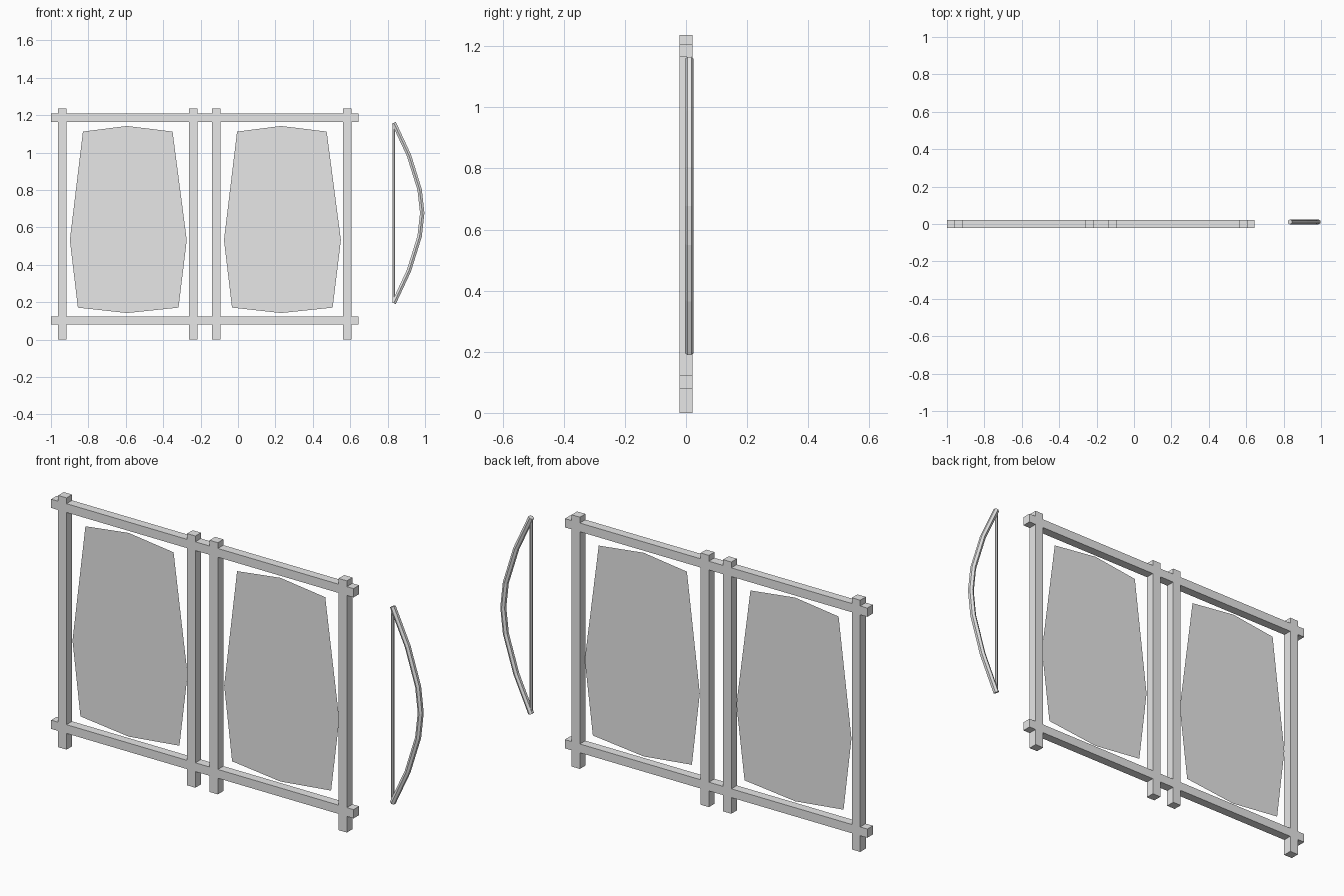
import bpy, bmesh, math
from mathutils import Vector

if "Cube" in bpy.data.objects:
    bpy.data.objects.remove(bpy.data.objects["Cube"])

grey = bpy.data.materials.new("plain grey")
grey.diffuse_color = (0.8, 0.8, 0.8, 1)
grey.use_nodes = True
grey.node_tree.nodes["Principled BSDF"].inputs["Base Color"].default_value = grey.diffuse_color


def make(name, bm):
    bmesh.ops.recalc_face_normals(bm, faces=bm.faces)
    me = bpy.data.meshes.new(name)
    bm.to_mesh(me)
    bm.free()
    me.materials.append(grey)
    ob = bpy.data.objects.new(name, me)
    bpy.context.collection.objects.link(ob)
    return ob


def beam(name, lo, hi):
    bm = bmesh.new()
    bmesh.ops.create_cube(bm, size=1)
    for v in bm.verts:
        v.co = [(a + b) / 2 + c * (b - a) for a, b, c in zip(lo, hi, v.co)]
    make(name, bm)


def rod(name, path, radius, sides, y):
    """Sweep a polygon section along a path of (x, z) points."""
    bm = bmesh.new()
    pts = [Vector((x, y, z)) for x, z in path]
    rings = []
    for i, p in enumerate(pts):
        t = (pts[min(i + 1, len(pts) - 1)] - pts[max(i - 1, 0)]).normalized()
        side = Vector((0, 1, 0)).cross(t)
        ring = []
        for k in range(sides):
            a = math.tau * k / sides
            ring.append(bm.verts.new(p + radius * (math.sin(a) * side + math.cos(a) * Vector((0, 1, 0)))))
        rings.append(ring)
    for r, s in zip(rings, rings[1:]):
        for k in range(sides):
            j = (k + 1) % sides
            bm.faces.new((r[k], r[j], s[j], s[k]))
    bm.faces.new(rings[0])
    bm.faces.new(rings[-1])
    make(name, bm)


# Frame: four posts crossed by two rails
D = 0.0215
for i, x in enumerate((-0.939, -0.239, -0.117, 0.584)):
    beam(f"post_{i + 1}", (x - 0.0225, -D, 0), (x + 0.0225, D, 1.236))
for name, z in (("bottom_rail", 0.101), ("top_rail", 1.186)):
    beam(name, (-1, -D, z - 0.0215), (0.643, D, z + 0.0215))

# Stretched hides
hide = [(-0.235, 1.112), (0, 1.142), (0.244, 1.112), (0.32, 0.532),
        (0.276, 0.171), (0, 0.142), (-0.262, 0.171), (-0.305, 0.532)]
for side, cx in (("left", -0.594), ("right", 0.23)):
    bm = bmesh.new()
    bm.faces.new([bm.verts.new((cx + x, 0, z)) for x, z in hide])
    make(f"{side}_hide", bm)

# Bow and string
half = [(0.833, 0.482), (0.914, 0.308), (0.971, 0.125)]
mid = 0.677
limb = [(x, mid - h) for x, h in half] + [(0.985, mid)] + [(x, mid + h) for x, h in reversed(half)]
rod("bow_limb", limb, 0.0135, 6, 0.011)
rod("bow_string", [(0.833, 0.205), (0.833, 1.15)], 0.007, 6, 0.011)
